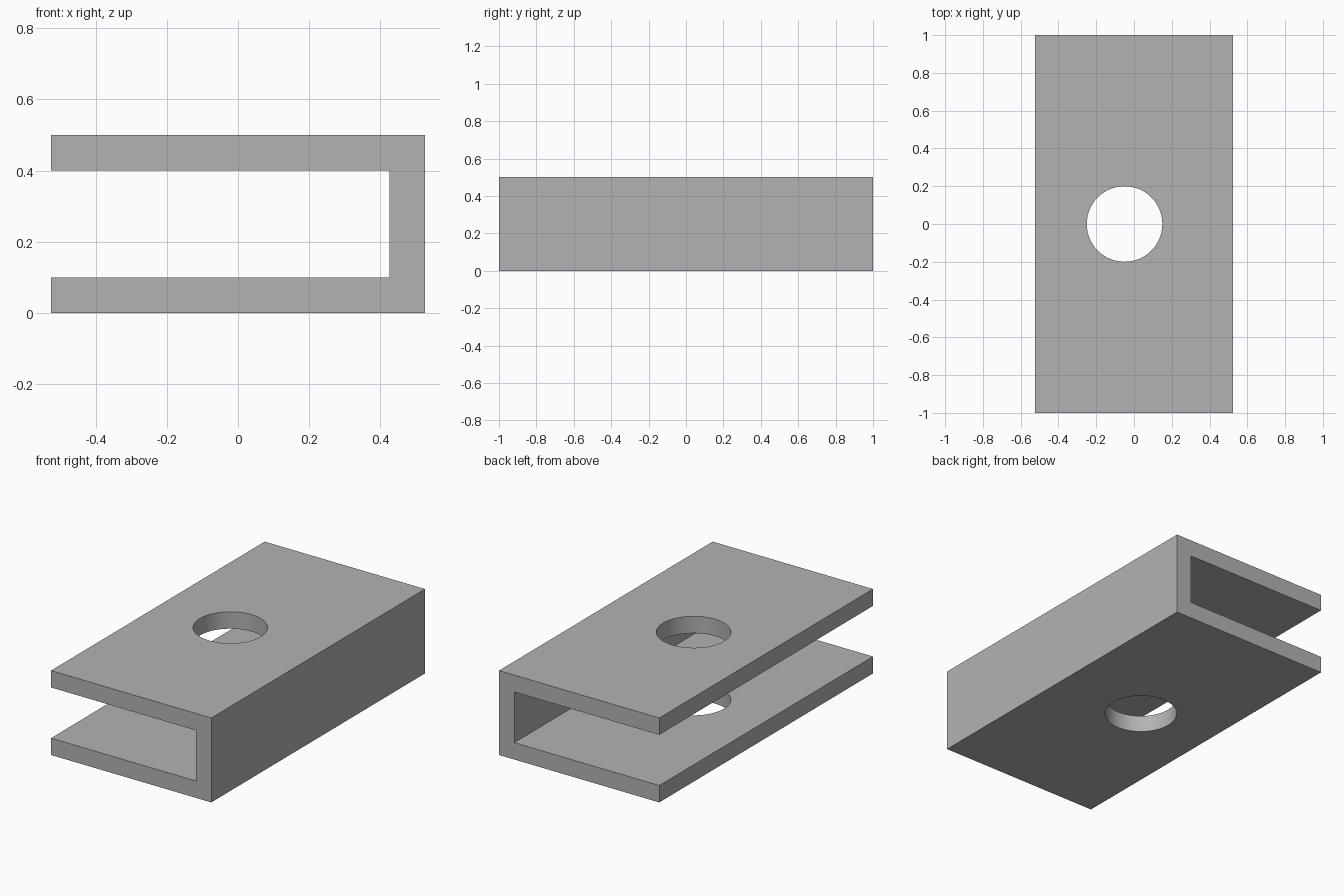
import bpy
import bmesh

default = bpy.data.objects.get("Cube")
if default:
    bpy.data.objects.remove(default, do_unlink=True)

HALF_WIDTH, HALF_LENGTH, HEIGHT, WALL = 0.525, 1.0, 0.5, 0.1
HOLE_X, HOLE_RADIUS = -0.05, 0.2

# Plain grey metal
grey = bpy.data.materials.new("plain_grey")
grey.use_nodes = True
colour = (0.45, 0.45, 0.45, 1)
grey.diffuse_color = colour
grey.node_tree.nodes["Principled BSDF"].inputs["Base Color"].default_value = colour

# Channel: a C-shaped profile, open towards -x, extruded along y
inner_x = HALF_WIDTH - WALL
profile = [
    (-HALF_WIDTH, 0), (HALF_WIDTH, 0), (HALF_WIDTH, HEIGHT), (-HALF_WIDTH, HEIGHT),
    (-HALF_WIDTH, HEIGHT - WALL), (inner_x, HEIGHT - WALL),
    (inner_x, WALL), (-HALF_WIDTH, WALL),
]
bm = bmesh.new()
front = bm.faces.new([bm.verts.new((x, -HALF_LENGTH, z)) for x, z in profile])
extruded = bmesh.ops.extrude_face_region(bm, geom=[front], use_keep_orig=True)["geom"]
back_verts = [v for v in extruded if isinstance(v, bmesh.types.BMVert)]
bmesh.ops.translate(bm, verts=back_verts, vec=(0, 2 * HALF_LENGTH, 0))
bmesh.ops.recalc_face_normals(bm, faces=bm.faces)
mesh = bpy.data.meshes.new("channel_bracket")
bm.to_mesh(mesh)
bm.free()
mesh.materials.append(grey)
bracket = bpy.data.objects.new("channel_bracket", mesh)
bpy.context.collection.objects.link(bracket)

# Round hole through both plates
bpy.ops.mesh.primitive_cylinder_add(vertices=64, radius=HOLE_RADIUS, depth=2 * HEIGHT,
                                    location=(HOLE_X, 0, HEIGHT / 2))
cutter = bpy.context.object
cutter.name = "hole_cutter"
cutter.hide_render = True
cutter.data.materials.append(grey)

bpy.ops.object.select_all(action='DESELECT')
bracket.select_set(True)
bpy.context.view_layer.objects.active = bracket
hole = bracket.modifiers.new("bolt_hole", 'BOOLEAN')
hole.operation = 'DIFFERENCE'
hole.solver = 'EXACT'
hole.object = cutter
bpy.ops.object.modifier_apply(modifier=hole.name)
bpy.data.objects.remove(cutter, do_unlink=True)

# Smooth hole walls, crisp plate edges
bpy.ops.object.shade_smooth_by_angle()
